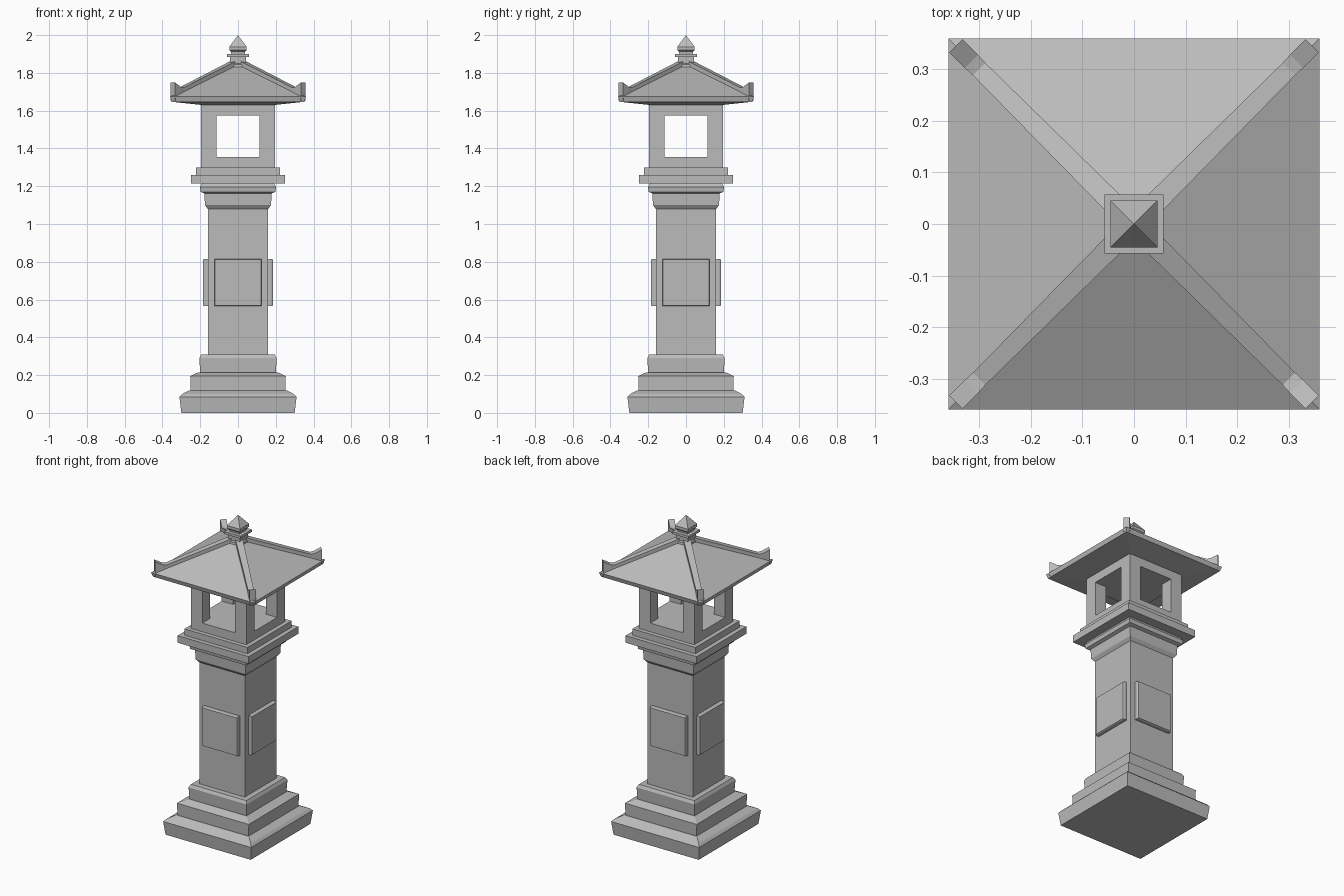
import bpy, bmesh
from math import pi, sqrt
from mathutils import Matrix, Vector

cube = bpy.data.objects.get("Cube")
if cube:
    bpy.data.objects.remove(cube, do_unlink=True)

GREY = (0.5, 0.5, 0.5, 1)
stone = bpy.data.materials.new("grey stone")
stone.use_nodes = True
stone.diffuse_color = GREY
stone.node_tree.nodes["Principled BSDF"].inputs["Base Color"].default_value = GREY


def finish(name, bm):
    bmesh.ops.recalc_face_normals(bm, faces=bm.faces)
    mesh = bpy.data.meshes.new(name)
    bm.to_mesh(mesh)
    bm.free()
    mesh.materials.append(stone)
    obj = bpy.data.objects.new(name, mesh)
    bpy.context.collection.objects.link(obj)
    return obj


def loft(bm, rings):
    """Skin a list of equal-sized point rings and cap both ends."""
    rows = [[bm.verts.new(p) for p in ring] for ring in rings]
    for a, b in zip(rows, rows[1:]):
        for i in range(len(a)):
            j = (i + 1) % len(a)
            bm.faces.new((a[i], a[j], b[j], b[i]))
    bm.faces.new(rows[0][::-1])
    bm.faces.new(rows[-1])


def square_stack(name, profile):
    """Square tower from (half width, height) pairs."""
    bm = bmesh.new()
    loft(bm, [[(-h, -h, z), (h, -h, z), (h, h, z), (-h, h, z)] for h, z in profile])
    bmesh.ops.remove_doubles(bm, verts=bm.verts, dist=0.0001)
    return finish(name, bm)


def box(name, size, center):
    bm = bmesh.new()
    bmesh.ops.create_cube(bm, size=1)
    bmesh.ops.scale(bm, vec=size, verts=bm.verts)
    bmesh.ops.translate(bm, vec=center, verts=bm.verts)
    return finish(name, bm)


# Stepped base, shaft and capital
square_stack("base_plinth", [(0.3, 0), (0.31, 0.085), (0.295, 0.1), (0.26, 0.118), (0.2, 0.118)])
square_stack("base_middle", [(0.25, 0.115), (0.253, 0.195), (0.21, 0.215), (0.18, 0.215)])
square_stack("base_upper", [(0.2, 0.212), (0.205, 0.29), (0.195, 0.308), (0.15, 0.308)])
square_stack("shaft", [(0.16, 0.3), (0.16, 1.1)])
square_stack("capital", [(0.16, 1.08), (0.175, 1.1), (0.178, 1.162), (0.198, 1.17),
                         (0.202, 1.195), (0.19, 1.216)])
square_stack("platform_lower", [(0.25, 1.215), (0.25, 1.26)])
square_stack("platform_upper", [(0.222, 1.26), (0.222, 1.3)])

# Raised panel on each side of the shaft
for i, side in enumerate(("front", "left", "back", "right")):
    bm = bmesh.new()
    rings = [[(sx * h, y, 0.69 + sz * h) for sx, sz in ((-1, -1), (1, -1), (1, 1), (-1, 1))]
             for h, y in ((0.125, -0.155), (0.125, -0.178), (0.121, -0.185))]
    loft(bm, rings)
    bm.transform(Matrix.Rotation(i * pi / 2, 4, "Z"))
    finish(side + "_panel", bm)

# Lantern chamber with windows cut through both ways
chamber = square_stack("lantern_chamber", [(0.195, 1.3), (0.195, 1.64)])
for size in ((0.23, 1, 0.22), (1, 0.23, 0.22)):
    cutter = box("window_cutter", size, (0, 0, 1.465))
    cutter.hide_render = True
    mod = chamber.modifiers.new("windows", "BOOLEAN")
    mod.object = cutter
    mod.solver = "EXACT"
    bpy.context.view_layer.objects.active = chamber
    bpy.ops.object.modifier_apply(modifier=mod.name)
    bpy.data.objects.remove(cutter, do_unlink=True)

# Roof with a shallow sloping underside
square_stack("roof", [(0.19, 1.63), (0.352, 1.647), (0.36, 1.674), (0.04, 1.838)])

# Hip ridges ending in upturned horns: (axis offset, bottom, top, half width)
RIDGE = ((0.03, 1.8, 1.86, 0.021), (0.3, 1.67, 1.722, 0.017),
         (0.315, 1.66, 1.726, 0.018), (0.345, 1.655, 1.748, 0.018))
for i, corner in enumerate(("back_left", "back_right", "front_right", "front_left")):
    bm = bmesh.new()
    rings = []
    for d, low, high, w in RIDGE:
        along = d * sqrt(2)
        rings.append([(along, -w, low), (along, w, low), (along, w, high), (along, -w, high)])
    loft(bm, rings)
    bm.transform(Matrix.Rotation(pi / 4 + i * pi / 2, 4, "Z"))
    finish(corner + "_ridge", bm)

# Finial
square_stack("finial_neck", [(0.055, 1.81), (0.05, 1.845), (0.042, 1.85), (0.042, 1.888)])
square_stack("finial_collar", [(0.057, 1.885), (0.057, 1.9)])
square_stack("finial_tip", [(0.035, 1.898), (0.037, 1.912), (0.046, 1.92), (0.046, 1.938), (0.0, 2.0)])
